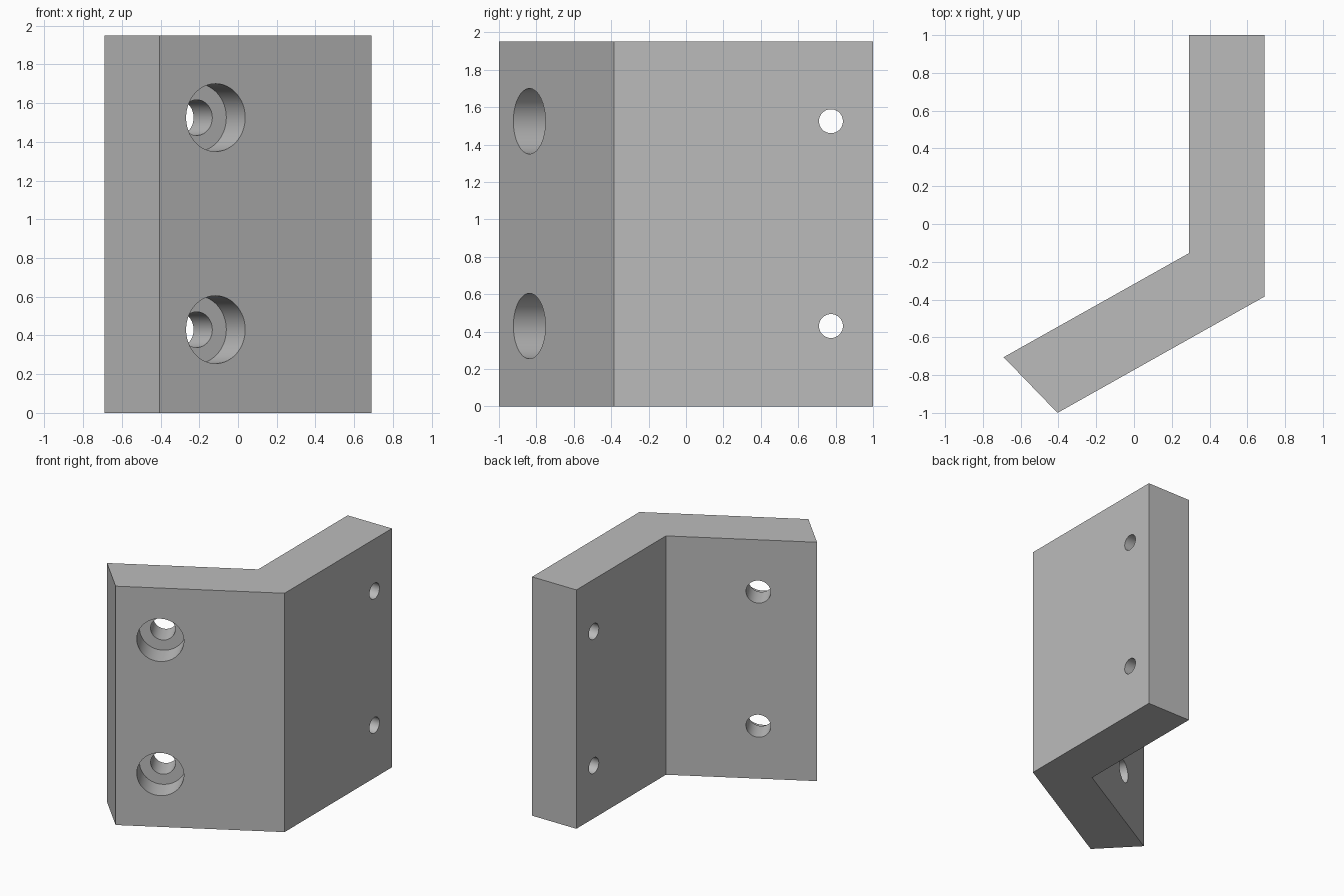
import bpy, bmesh, math
from mathutils import Vector

cube = bpy.data.objects.get("Cube")
if cube:
    bpy.data.objects.remove(cube, do_unlink=True)

HEIGHT = 1.95
HOLE_HEIGHTS = (0.43, 1.525)

grey = bpy.data.materials.new("plain grey")
grey.use_nodes = True
colour = (0.5, 0.5, 0.5, 1)
grey.diffuse_color = colour
grey.node_tree.nodes["Principled BSDF"].inputs["Base Color"].default_value = colour

# Angled bracket: plan profile pulled straight up
profile = [(0.29, 1), (0.69, 1), (0.69, -0.385), (-0.405, -1), (-0.69, -0.705), (0.29, -0.155)]
bm = bmesh.new()
base = bm.faces.new([bm.verts.new((x, y, 0)) for x, y in profile])
pulled = bmesh.ops.extrude_face_region(bm, geom=[base])["geom"]
top = [v for v in pulled if isinstance(v, bmesh.types.BMVert)]
bmesh.ops.translate(bm, verts=top, vec=(0, 0, HEIGHT))
bmesh.ops.recalc_face_normals(bm, faces=bm.faces)
mesh = bpy.data.meshes.new("angled_bracket")
bm.to_mesh(mesh)
bm.free()
bracket = bpy.data.objects.new("angled_bracket", mesh)
bpy.context.collection.objects.link(bracket)
mesh.materials.append(grey)
bpy.context.view_layer.objects.active = bracket


def drill(name, start, direction, radius, depth):
    """Cut a round hole that runs from start along direction."""
    direction = direction.normalized()
    bpy.ops.mesh.primitive_cylinder_add(
        vertices=64, radius=radius, depth=depth, location=start + direction * depth / 2,
        rotation=direction.to_track_quat("Z", "Y").to_euler())
    cutter = bpy.context.object
    cutter.name = name
    cutter.hide_render = True
    cutter.data.materials.append(grey)
    bpy.context.view_layer.objects.active = bracket
    cut = bracket.modifiers.new(name, "BOOLEAN")
    cut.operation = "DIFFERENCE"
    cut.solver = "EXACT"
    cut.object = cutter
    bpy.ops.object.modifier_apply(modifier=cut.name)
    bpy.data.objects.remove(cutter, do_unlink=True)


# Counterbored holes in the slanted arm, plain holes in the straight arm
edge = Vector((0.69, -0.385, 0)) - Vector((-0.405, -1, 0))
inward = Vector((-edge.y, edge.x, 0)).normalized()
for z in HOLE_HEIGHTS:
    face_point = Vector((-0.115, -0.838, z))
    drill("counterbore", face_point - inward * 0.2, inward, 0.175, 0.4)
    drill("bolt_hole", face_point - inward * 0.1, inward, 0.092, 0.8)
    drill("side_hole", Vector((0.1, 0.775, z)), Vector((1, 0, 0)), 0.064, 0.8)

# Round hole walls, crisp edges
bpy.ops.object.select_all(action="DESELECT")
bracket.select_set(True)
bpy.context.view_layer.objects.active = bracket
bpy.ops.object.shade_smooth_by_angle(angle=math.radians(30))
# The two outer faces and inner corner meet at slopes near the limit, so keep flats flat
for face in bracket.data.polygons:
    if len(face.vertices) > 4 or face.area > 0.1:
        face.use_smooth = False
